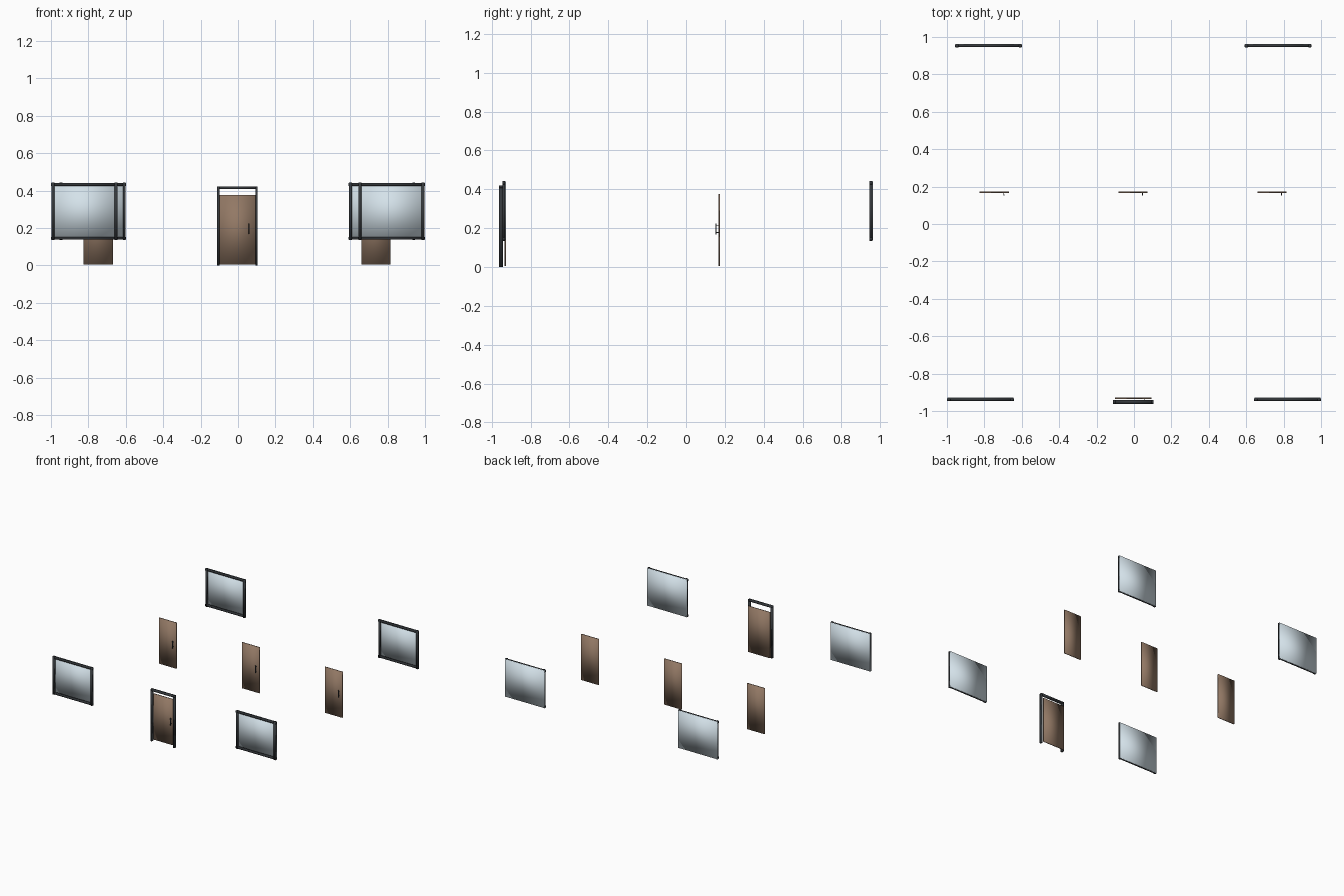
import bpy, bmesh
from mathutils import Matrix, Vector

if "Cube" in bpy.data.objects:
    bpy.data.objects.remove(bpy.data.objects["Cube"])


def material(name, rgba):
    m = bpy.data.materials.new(name)
    m.diffuse_color = rgba
    m.use_nodes = True
    m.node_tree.nodes["Principled BSDF"].inputs["Base Color"].default_value = m.diffuse_color
    return m


WOOD = material("wood", (0.29, 0.19, 0.13, 1))
GLASS = material("glass", (0.66, 0.76, 0.82, 0.8))
METAL = material("dark_metal", (0.035, 0.04, 0.045, 1))


def boxes(name, mat, *bounds):
    """One smooth-shaded object made of boxes given as (x0, x1, y0, y1, z0, z1)."""
    bm = bmesh.new()
    for x0, x1, y0, y1, z0, z1 in bounds:
        centre = Vector((x0 + x1, y0 + y1, z0 + z1)) / 2
        bmesh.ops.create_cube(bm, size=1, matrix=Matrix.Translation(centre)
                              @ Matrix.Diagonal((x1 - x0, y1 - y0, z1 - z0, 1)))
    for f in bm.faces:
        f.smooth = True
    me = bpy.data.meshes.new(name)
    bm.to_mesh(me)
    bm.free()
    me.materials.append(mat)
    ob = bpy.data.objects.new(name, me)
    bpy.context.collection.objects.link(ob)
    return ob


def window(name, x, y):
    """Pane at the back, frame bars in front; x is the left edge, y the front."""
    w, z0, z1, t, n = 0.359, 0.135, 0.444, 0.015, 0.003
    yb, yg = y + 0.014, y + 0.018
    boxes(name + "_glass", GLASS, (x + n, x + w - n, yb, yg, z0 + n, z1 - n))
    # uprights run slightly past the rails, and rails slightly past the uprights
    boxes(name + "_uprights", METAL, *[
        (a, a + t, y, yb, z0, z1) for a in (x + n, x + w - n - t)])
    boxes(name + "_rails", METAL, *[
        (x, x + w, y + 0.001, yb, a, a + t) for a in (z0 + n, z1 - n - t)])


def door(name, x0, x1, y, handle_x):
    """Slab with a slim pull handle standing off the front face."""
    boxes(name + "_panel", WOOD, (x0, x1, y, y + 0.007, 0.005, 0.376))
    h = 0.003
    boxes(name + "_handle", METAL,
          (handle_x - h, handle_x + h, y - 0.014, y - 0.009, 0.168, 0.225),
          *[(handle_x - 0.002, handle_x + 0.002, y - 0.01, y, z, z + 0.004)
            for z in (0.176, 0.213)])


# Windows at the four corners
window("front_left_window", -1.0, -0.946)
window("front_right_window", 0.641, -0.946)
window("back_left_window", -0.957, 0.945)
window("back_right_window", 0.591, 0.945)

# Entrance door and its three-sided frame
door("front_door", -0.101, 0.094, -0.935, 0.058)
boxes("front_door_frame", METAL,
      (-0.111, -0.099, -0.962, -0.941, 0, 0.421),
      (0.093, 0.105, -0.962, -0.941, 0, 0.421),
      (-0.111, 0.105, -0.962, -0.941, 0.408, 0.421))

# Interior doors in a row
for label, cx in (("left", -0.747), ("middle", -0.005), ("right", 0.738)):
    door(label + "_interior_door", cx - 0.078, cx + 0.078, 0.167, cx + 0.051)
